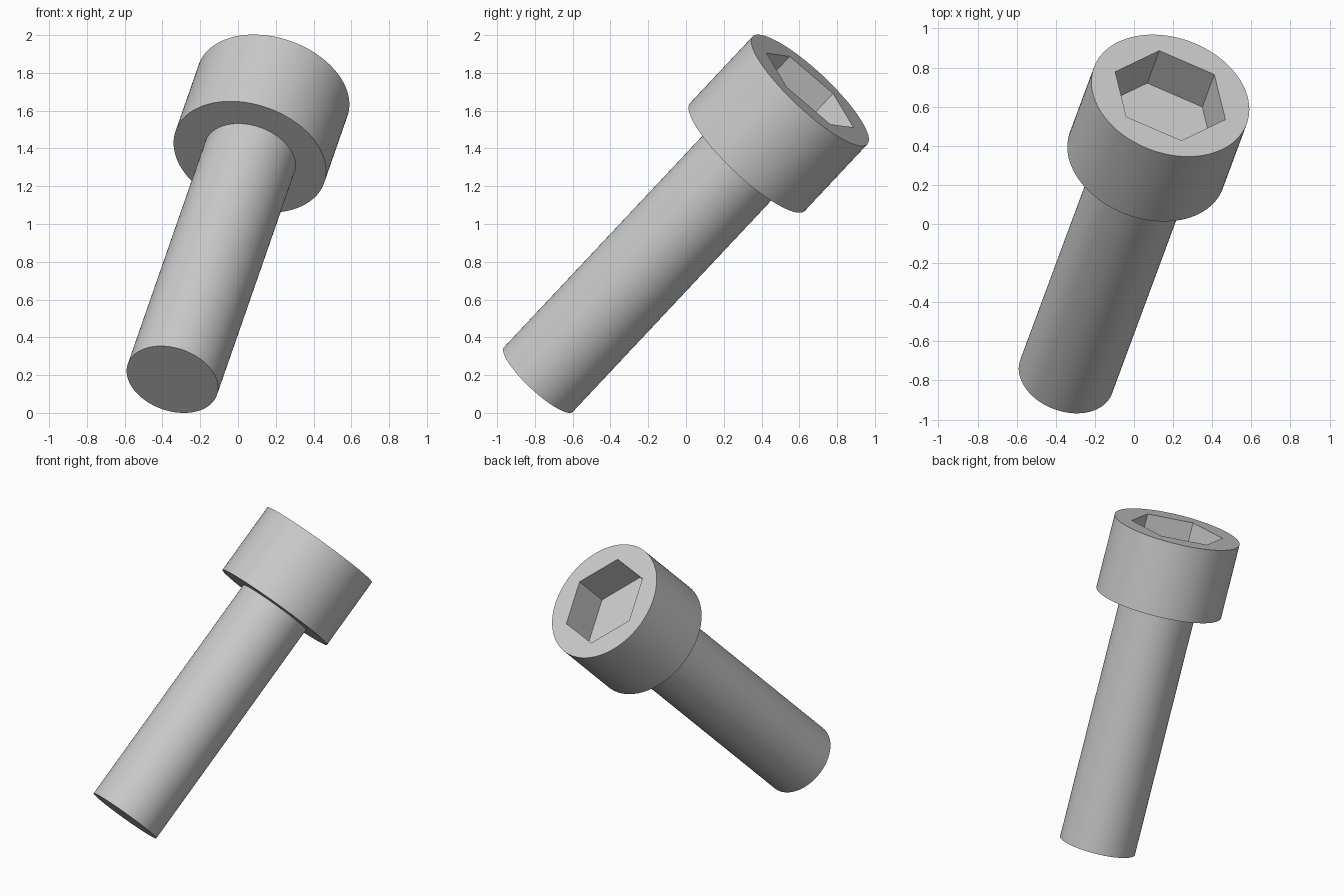
import bpy
import bmesh
import math
from mathutils import Matrix, Vector

cube = bpy.data.objects.get("Cube")
if cube:
    bpy.data.objects.remove(cube, do_unlink=True)

SEGMENTS = 96
SHANK_R, HEAD_R, SOCKET_R = 0.25, 0.4167, 0.3075
SHANK_LEN, HEAD_LEN, SOCKET_DEPTH = 1.667, 0.5, 0.25
TOP = SHANK_LEN + HEAD_LEN

# Grey metal
steel = bpy.data.materials.new("grey_steel")
steel.use_nodes = True
colour = (0.6, 0.6, 0.6, 1.0)
steel.diffuse_color = colour
steel.node_tree.nodes["Principled BSDF"].inputs["Base Color"].default_value = colour

bm = bmesh.new()


def ring(radius, z, sides=SEGMENTS):
    """Regular polygon of vertices around the screw axis."""
    step = math.tau / sides
    return [bm.verts.new((radius * math.cos(i * step), radius * math.sin(i * step), z))
            for i in range(sides)]


def connect(a, b):
    """Join two rings, using one face for each side of the coarser ring."""
    count = min(len(a), len(b))
    sa, sb = len(a) // count, len(b) // count
    for i in range(count):
        lower = [a[(i * sa + k) % len(a)] for k in range(sa + 1)]
        upper = [b[(i * sb + k) % len(b)] for k in range(sb + 1)]
        bm.faces.new(lower + upper[::-1])


# Shank, head and hexagonal socket as one closed skin
rings = [
    ring(SHANK_R, 0),
    ring(SHANK_R, SHANK_LEN),
    ring(HEAD_R, SHANK_LEN),
    ring(HEAD_R, TOP),
    ring(SOCKET_R, TOP, 6),
    ring(SOCKET_R, TOP - SOCKET_DEPTH, 6),
]
for first, second in zip(rings, rings[1:]):
    connect(first, second)
bm.faces.new(rings[0][::-1])
bm.faces.new(rings[-1])
bmesh.ops.recalc_face_normals(bm, faces=bm.faces)

# Tilt along the screw axis, with a socket corner on the local x axis
axis = Vector((0.246, 0.6635, 0.7064)).normalized()
corner = Vector((-0.2825, 0.1225, -0.0165))
corner = (corner - axis * corner.dot(axis)).normalized()
tilt = Matrix((corner, axis.cross(corner), axis)).transposed()
bm.transform(tilt.to_4x4())

# Centre on x and y, rest on the ground
lows = [min(v.co[i] for v in bm.verts) for i in range(3)]
highs = [max(v.co[i] for v in bm.verts) for i in range(3)]
bm.transform(Matrix.Translation((-(lows[0] + highs[0]) / 2,
                                 -(lows[1] + highs[1]) / 2, -lows[2])))

mesh = bpy.data.meshes.new("socket_head_screw")
bm.to_mesh(mesh)
bm.free()
mesh.materials.append(steel)
screw = bpy.data.objects.new("socket_head_screw", mesh)
bpy.context.collection.objects.link(screw)

# Smooth round walls, crisp rims
bpy.ops.object.select_all(action='DESELECT')
screw.select_set(True)
bpy.context.view_layer.objects.active = screw
bpy.ops.object.shade_smooth_by_angle(angle=math.radians(30))
